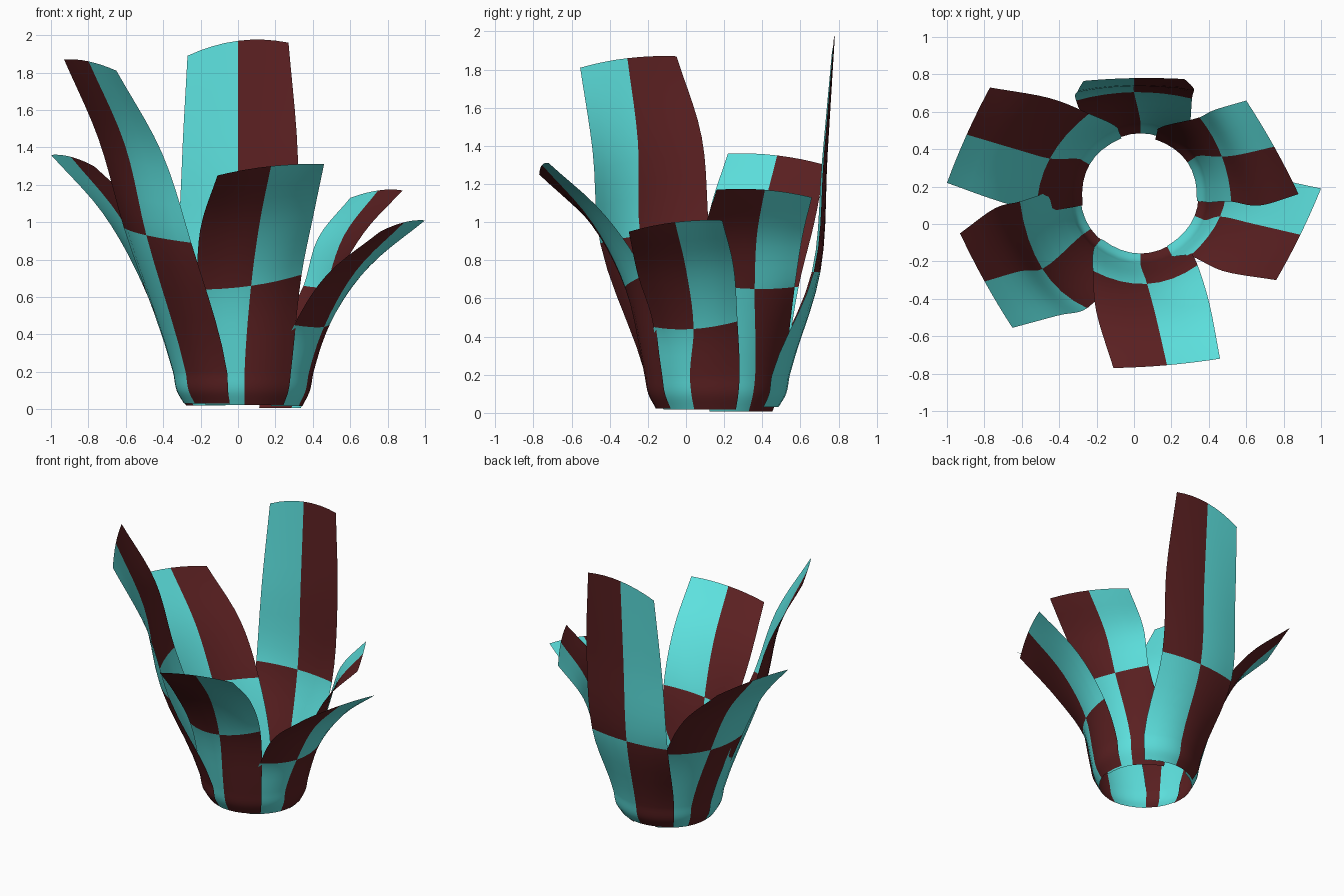
import bpy, bmesh, math
from mathutils import Vector as V

if "Cube" in bpy.data.objects:
    bpy.data.objects.remove(bpy.data.objects["Cube"])

def material(name, rgb):
    m = bpy.data.materials.new(name)
    m.diffuse_color = (*rgb, 1)
    m.use_nodes = True
    m.node_tree.nodes["Principled BSDF"].inputs["Base Color"].default_value = m.diffuse_color
    return m

TEAL = material("teal", (0.11, 0.76, 0.74))
MAROON = material("dark_maroon", (0.105, 0.0145, 0.0155))

CX, CY = 0.035, 0.16          # centre of the cup
STEPS, ACROSS, SPREAD = 5, 8, 41

# name, base azimuth, base offset, bow, tip arch, waist (left, middle, right), tip (left, right)
PETALS = [
    ("back_petal", 90, 0.01, 0.0, 0.045, (0.31, 0.67, 0.74), (0.0, 0.705, 0.74), (-0.31, 0.66, 0.74),
     (0.27, 0.775, 1.96), (-0.27, 0.765, 1.89)),
    ("right_back_petal", 34, -0.012, 0.045, 0.02, (0.52, 0.12, 0.67), (0.47, 0.36, 0.65), (0.35, 0.57, 0.66),
     (0.88, 0.16, 1.17), (0.60, 0.66, 1.13)),
    ("right_front_petal", -22, -0.003, 0.045, 0.02, (0.30, -0.17, 0.45), (0.46, 0.04, 0.44), (0.49, 0.27, 0.48),
     (0.76, -0.30, 0.95), (1.0, 0.19, 1.01)),
    ("front_petal", -90, 0.003, 0.045, 0.02, (-0.22, -0.25, 0.64), (0.07, -0.32, 0.66), (0.34, -0.22, 0.72),
     (-0.11, -0.77, 1.25), (0.46, -0.72, 1.31)),
    ("left_front_petal", -145, 0.01, 0.045, 0.02, (-0.61, 0.12, 0.97), (-0.49, -0.24, 0.93), (-0.25, -0.45, 0.89),
     (-0.93, -0.05, 1.87), (-0.65, -0.555, 1.81)),
    ("left_back_petal", 150, 0.0, 0.045, 0.02, (-0.24, 0.59, 0.66), (-0.45, 0.35, 0.66), (-0.52, 0.07, 0.69),
     (-0.77, 0.73, 1.30), (-1.0, 0.22, 1.36)),
]

def arc(az, r, z):
    """Left, middle and right points of a petal on the cup wall."""
    return [V((CX + r * math.cos(math.radians(az + d)), CY + r * math.sin(math.radians(az + d)), z))
            for d in (-SPREAD, 0, SPREAD)]

def tangent(p, k):
    """Unit direction of a rail at station k."""
    a = (p[k] - p[k - 1]).normalized() if k else V()
    b = (p[k + 1] - p[k]).normalized() if k + 1 < len(p) else V()
    return (a + b).normalized()

def spline(p, i, t):
    """Smooth cubic between station i and the next."""
    b, c = p[i], p[i + 1]
    n = (c - b).length
    m0, m1 = tangent(p, i) * n, tangent(p, i + 1) * n
    return (b * (2*t**3 - 3*t**2 + 1) + m0 * (t**3 - 2*t**2 + t)
            + c * (3*t**2 - 2*t**3) + m1 * (t**3 - t**2))

def petal(name, az, off, bow, arch, wl, wm, wr, tl, tr):
    waist = [V(wl), V(wm), V(wr)]
    tl, tr = V(tl), V(tr)
    centre = (tl + tr) / 2
    out = V((centre.x - CX, centre.y - CY, 0)).normalized()
    tip = [tl, centre + out * 0.01 + V((0, 0, arch)), tr]
    # upper part bows inward between waist and tip, with a fuller left edge
    upper = [(a + b) / 2 - out * bow + V((0, 0, bow * 0.45)) for a, b in zip(waist, tip)]
    upper[0] += (tl - tr).normalized() * 0.03
    upper[2] += (tr - tl).normalized() * 0.01
    # rounded foot, then the flaring wall
    stations = [arc(az, 0.315 + off, 0.02 + off), arc(az, 0.355 + off, 0.1),
                arc(az, 0.375 + off, 0.2), waist, upper, tip]
    rails = list(zip(*stations))
    last = len(stations) - 2
    bm = bmesh.new()
    rows = []
    for k in range((last + 1) * STEPS + 1):
        i = min(k // STEPS, last)
        L, M, R = (spline(r, i, k / STEPS - i) for r in rails)
        row = []
        for j in range(ACROSS + 1):
            s = 2 * j / ACROSS - 1
            row.append(bm.verts.new(L * (s * (s - 1) / 2) + M * (1 - s * s) + R * (s * (s + 1) / 2)))
        rows.append(row)
    # two-by-two checker: upper left and lower right are dark
    for k in range(len(rows) - 1):
        for j in range(ACROSS):
            f = bm.faces.new((rows[k][j], rows[k][j + 1], rows[k + 1][j + 1], rows[k + 1][j]))
            f.material_index = int((k >= 3 * STEPS) == (j < ACROSS // 2))
            f.smooth = True
    me = bpy.data.meshes.new(name)
    bm.to_mesh(me)
    bm.free()
    me.materials.append(TEAL)
    me.materials.append(MAROON)
    bpy.context.collection.objects.link(bpy.data.objects.new(name, me))

for p in PETALS:
    petal(*p)
